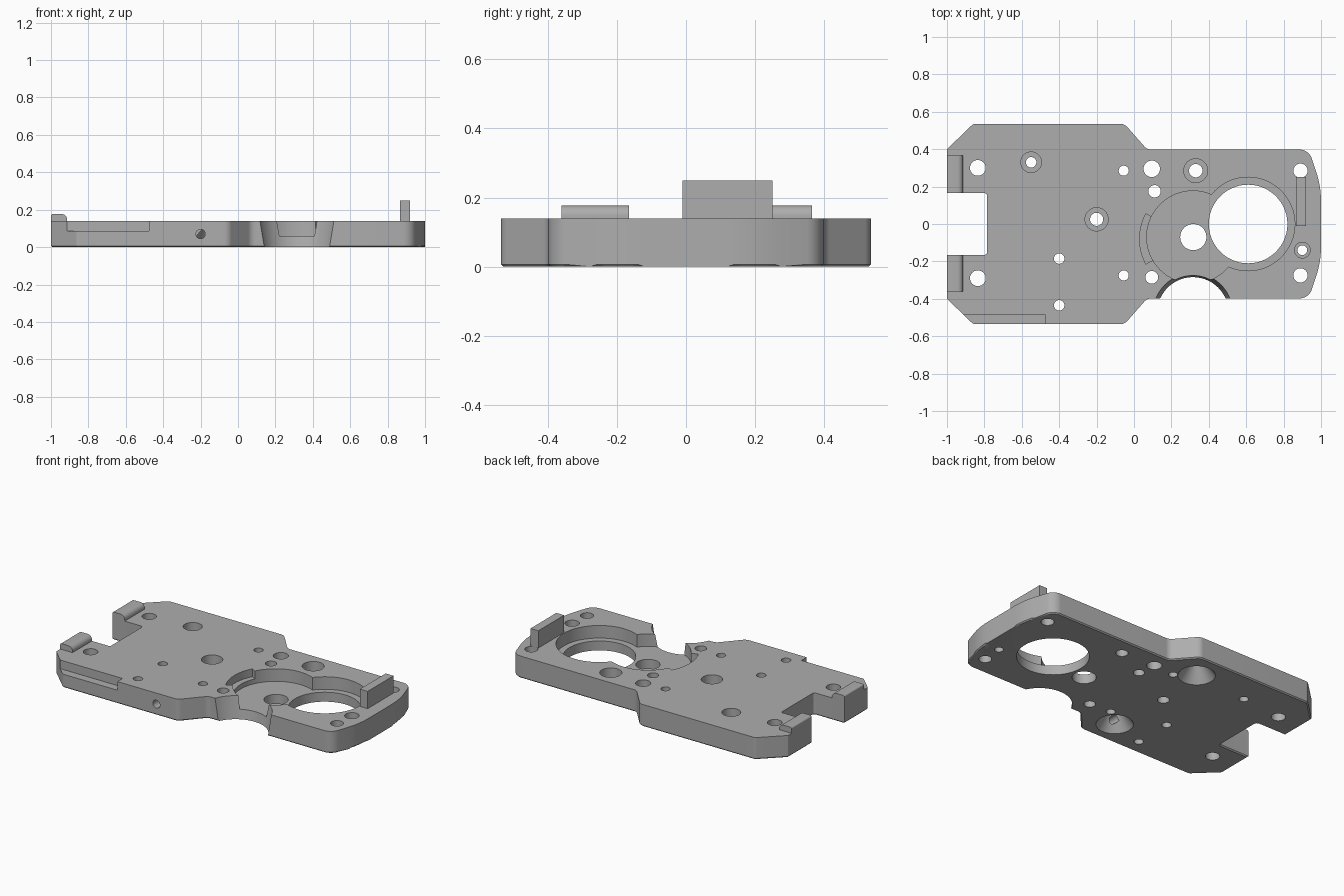
import bpy, bmesh, math
from mathutils import Vector

old = bpy.data.objects.get("Cube")
if old:
    bpy.data.objects.remove(old, do_unlink=True)

TOP = 0.14      # plate thickness
FLOOR = 0.06    # recess floor height

grey = bpy.data.materials.new("machined grey")
grey.use_nodes = True
GREY = (0.42, 0.42, 0.42, 1)
grey.diffuse_color = GREY
grey.node_tree.nodes["Principled BSDF"].inputs["Base Color"].default_value = GREY


def finish(bm, name):
    bmesh.ops.recalc_face_normals(bm, faces=bm.faces)
    mesh = bpy.data.meshes.new(name)
    bm.to_mesh(mesh)
    bm.free()
    mesh.materials.append(grey)
    ob = bpy.data.objects.new(name, mesh)
    bpy.context.collection.objects.link(ob)
    return ob


def rounded(corners, steps=8):
    """Replace each (x, y, radius) corner by a fillet arc."""
    out = []
    for i, (x, y, r) in enumerate(corners):
        p = Vector((x, y))
        if r == 0:
            out.append(p)
            continue
        a = (Vector(corners[i - 1][:2]) - p).normalized()
        b = (Vector(corners[(i + 1) % len(corners)][:2]) - p).normalized()
        half = a.angle(b) / 2
        centre = p + (a + b).normalized() * r / math.sin(half)
        start = p + a * r / math.tan(half) - centre
        end = p + b * r / math.tan(half) - centre
        sweep = start.angle_signed(end)
        for k in range(steps + 1):
            t = -sweep * k / steps
            out.append(centre + Vector((start.x * math.cos(t) - start.y * math.sin(t),
                                        start.x * math.sin(t) + start.y * math.cos(t))))
    return out


def prism(name, points, z0, z1, bevel=0):
    bm = bmesh.new()
    base = bm.faces.new([bm.verts.new((p[0], p[1], z0)) for p in points])
    ext = bmesh.ops.extrude_face_region(bm, geom=[base], use_keep_orig=True)
    for v in ext["geom"]:
        if isinstance(v, bmesh.types.BMVert):
            v.co.z = z1
    if bevel:
        bmesh.ops.bevel(bm, geom=list(base.edges), offset=bevel, segments=1, affect='EDGES')
    return finish(bm, name)


def box(name, x0, x1, y0, y1, z0, z1):
    return prism(name, [(x0, y0), (x1, y0), (x1, y1), (x0, y1)], z0, z1)


def drill(x, y, r, z0=-0.1, z1=0.3, r_top=None, sides=40):
    bm = bmesh.new()
    bmesh.ops.create_cone(bm, cap_ends=True, segments=sides, radius1=r,
                          radius2=r if r_top is None else r_top, depth=z1 - z0)
    bmesh.ops.translate(bm, verts=bm.verts, vec=(x, y, (z0 + z1) / 2))
    return finish(bm, "cutter")


def cut(target, cutter):
    mod = target.modifiers.new("cut", 'BOOLEAN')
    mod.operation = 'DIFFERENCE'
    mod.solver = 'EXACT'
    mod.object = cutter
    bpy.context.view_layer.objects.active = target
    bpy.ops.object.modifier_apply(modifier=mod.name)
    bpy.data.objects.remove(cutter, do_unlink=True)


# Plate outline: upper half mirrored to the lower half, with an end slot
half = [(1, 0.2, 0.5), (0.935, 0.398, 0.07), (0.07, 0.398, 0.05), (-0.05, 0.535, 0.05),
        (-0.86, 0.535, 0.03), (-1, 0.40, 0.01), (-1, 0.165, 0), (-0.785, 0.165, 0.015)]
outline = half + [(x, -y, r) for x, y, r in reversed(half)]
plate = prism("base_plate", rounded(outline), 0, TOP, bevel=0.007)

# Round recesses, lens opening and front scallop
cut(plate, drill(0.61, 0, 0.25, FLOOR, 0.3, sides=80))
cut(plate, drill(0.315, -0.07, 0.247, FLOOR, 0.3, sides=80))
cut(plate, drill(0.61, 0, 0.21, sides=80))
cut(plate, drill(0.317, -0.07, 0.07))
cut(plate, drill(0.315, -0.475, 0.19, -0.005, TOP + 0.005, 0.213, sides=80))

# Curved side pocket
arc = [math.pi + math.radians(a) for a in range(-28, 29, 4)]
ring = [(0.315 + 0.285 * math.cos(a), -0.08 + 0.285 * math.sin(a)) for a in arc]
ring += [(0.315 + 0.22 * math.cos(a), -0.08 + 0.22 * math.sin(a)) for a in reversed(arc)]
cut(plate, prism("cutter", ring, 0.09, 0.3))

# Through holes (x, y, radius)
for x, y, r in [(-0.835, 0.30, 0.042), (-0.835, -0.29, 0.042), (-0.055, 0.285, 0.027),
                (-0.055, -0.275, 0.027), (0.095, 0.295, 0.044), (0.11, 0.175, 0.033),
                (0.095, -0.285, 0.034), (0.89, 0.285, 0.038), (0.89, -0.275, 0.038),
                (-0.40, -0.185, 0.028), (-0.40, -0.435, 0.028)]:
    cut(plate, drill(x, y, r))

# Counterbored holes (x, y, hole radius, bore radius)
for x, y, r, bore in [(-0.55, 0.33, 0.028, 0.055), (-0.20, 0.025, 0.035, 0.062),
                      (0.33, 0.285, 0.036, 0.064), (0.90, -0.14, 0.026, 0.042)]:
    cut(plate, drill(x, y, bore, 0.07))
    cut(plate, drill(x, y, r))

# Blind conical pockets underneath
for y in (0.365, -0.37):
    cut(plate, drill(-0.165, y, 0.112, -0.005, 0.10, 0.035))

# Side hole in the front edge
side_drill = drill(0, 0, 0.025, -0.1, 0.1)
side_drill.rotation_euler = (math.pi / 2, 0, 0)
side_drill.location = (-0.2, -0.5, 0.07)
bpy.context.view_layer.update()
cut(plate, side_drill)

# Step along the front left edge
cut(plate, box("cutter", -1.1, -0.475, -0.7, -0.483, 0.085, 0.3))

# Clip lips beside the end slot: rounded profile run along y
lip = rounded([(-1, 0.13, 0), (-0.913, 0.13, 0), (-0.913, 0.177, 0.03), (-1, 0.177, 0.01)])
parts = [plate]
for name, y0, y1 in [("left_clip_lip", 0.165, 0.365), ("right_clip_lip", -0.36, -0.165)]:
    ob = prism(name, lip, y0, y1)
    for v in ob.data.vertices:
        v.co = (v.co.x, v.co.z, v.co.y)
    ob.data.flip_normals()
    parts.append(ob)

# Upright stop wall at the round end
parts.append(box("stop_wall", 0.865, 0.92, -0.01, 0.25, 0.12, 0.25))

bpy.ops.object.select_all(action='DESELECT')
for ob in parts:
    ob.select_set(True)
bpy.context.view_layer.objects.active = plate
bpy.ops.object.shade_smooth_by_angle(angle=math.radians(30))
